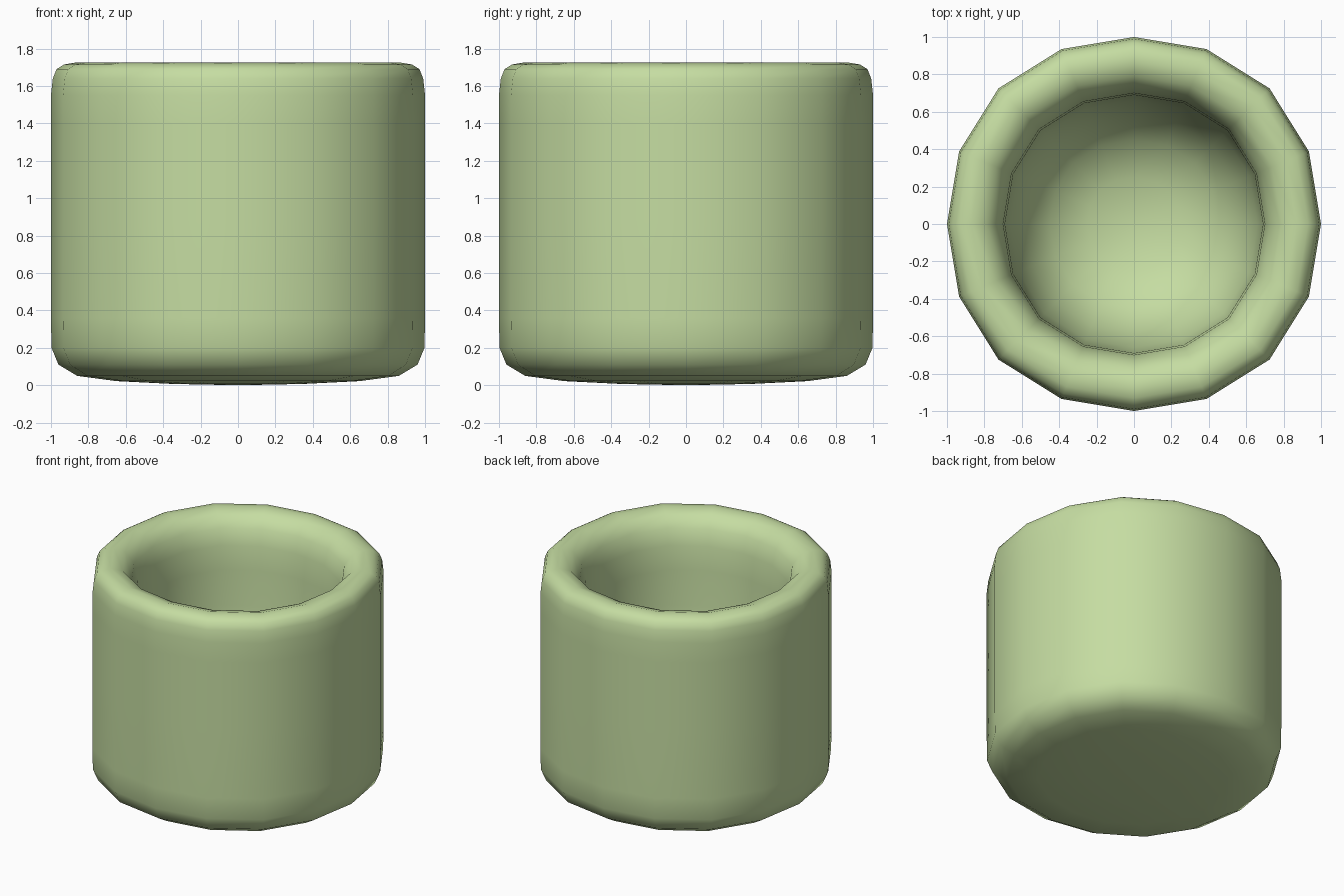
import bpy, bmesh, math

if "Cube" in bpy.data.objects:
    bpy.data.objects.remove(bpy.data.objects["Cube"])

SIDES = 16

# Closed cup profile (radius, height): underside centre -> wall -> rim -> bowl centre
profile = [
    (0.0, 0.0), (0.35, 0.007), (0.65, 0.022), (0.86, 0.05), (0.96, 0.11),
    (0.997, 0.2), (1.0, 0.36), (1.0, 0.88), (1.0, 1.4), (1.0, 1.55),
    (0.99, 1.64), (0.97, 1.69), (0.93, 1.715), (0.87, 1.725),
    (0.79, 1.70), (0.73, 1.62), (0.70, 1.5), (0.69, 1.32), (0.685, 1.05),
    (0.66, 0.78), (0.58, 0.55), (0.45, 0.38), (0.25, 0.29), (0.0, 0.26),
]


def bulge(a):
    # Cross-section is very slightly squared off
    return 1.0 + 0.0125 * (1 - math.cos(4 * a))


bm = bmesh.new()
rings = []
for r, z in profile:
    if r == 0.0:
        rings.append([bm.verts.new((0, 0, z))] * SIDES)
    else:
        ring = []
        for i in range(SIDES):
            a = 2 * math.pi * i / SIDES
            k = r * bulge(a)
            ring.append(bm.verts.new((k * math.cos(a), k * math.sin(a), z)))
        rings.append(ring)

# Skin neighbouring rings, with triangle fans at both centres
for low, high in zip(rings, rings[1:]):
    for i in range(SIDES):
        j = (i + 1) % SIDES
        corners = list(dict.fromkeys((low[i], low[j], high[j], high[i])))
        bm.faces.new(corners).smooth = True
bmesh.ops.recalc_face_normals(bm, faces=bm.faces)

mesh = bpy.data.meshes.new("cup")
bm.to_mesh(mesh)
bm.free()
cup = bpy.data.objects.new("cup", mesh)
bpy.context.collection.objects.link(cup)

# Pale green glaze
glaze = bpy.data.materials.new("pale_green")
glaze.diffuse_color = (0.56, 0.72, 0.36, 1)
glaze.use_nodes = True
glaze.node_tree.nodes["Principled BSDF"].inputs["Base Color"].default_value = glaze.diffuse_color
mesh.materials.append(glaze)
